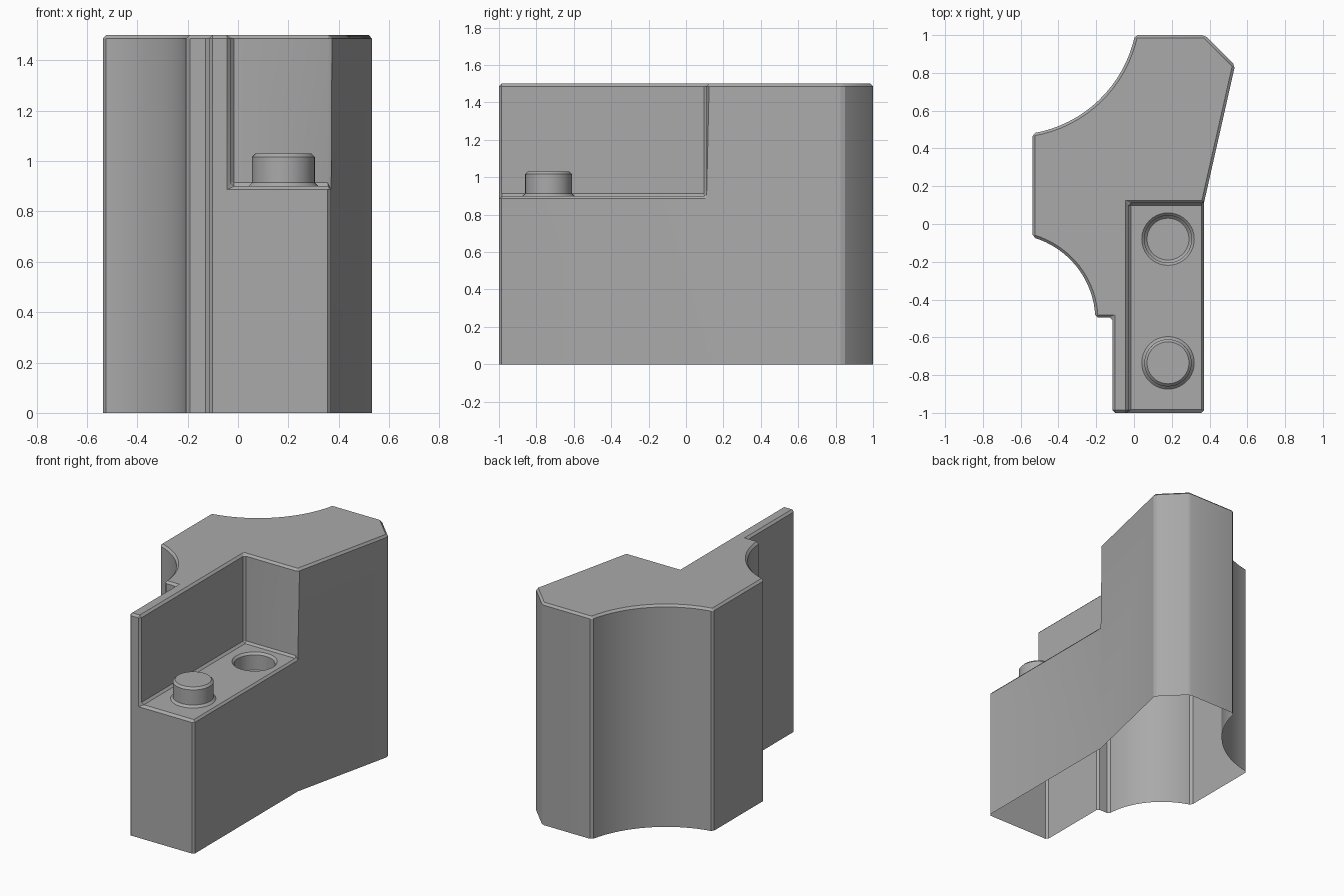
import bpy
import bmesh
from math import cos, sin, pi, atan2, hypot

cube = bpy.data.objects.get("Cube")
if cube:
    bpy.data.objects.remove(cube, do_unlink=True)

HEIGHT, LEDGE = 1.5, 0.9
PEG_X, PEG_R, PEG_LEN = 0.18, 0.125, 0.13

gray = bpy.data.materials.new("plain gray")
gray.use_nodes = True
color = (0.4, 0.4, 0.4, 1)
gray.diffuse_color = color
gray.node_tree.nodes["Principled BSDF"].inputs["Base Color"].default_value = color


def prism(name, points, z0, z1):
    """Closed upright solid over a counter-clockwise outline."""
    bm = bmesh.new()
    base = bm.faces.new([bm.verts.new((x, y, z0)) for x, y in points])
    top = bmesh.ops.extrude_face_region(bm, geom=[base], use_keep_orig=True)["geom"]
    for v in top:
        if isinstance(v, bmesh.types.BMVert):
            v.co.z = z1
    bmesh.ops.recalc_face_normals(bm, faces=bm.faces)
    mesh = bpy.data.meshes.new(name)
    bm.to_mesh(mesh)
    bm.free()
    mesh.materials.append(gray)
    obj = bpy.data.objects.new(name, mesh)
    bpy.context.collection.objects.link(obj)
    return obj


def circle(x, y, r, n=40):
    return [(x + r * cos(2 * pi * i / n), y + r * sin(2 * pi * i / n)) for i in range(n)]


def scoop(start, end, center, n=16):
    """Arc between two outline points, bulging away from the center."""
    (x0, y0), (x1, y1), (cx, cy) = start, end, center
    a0, a1 = atan2(y0 - cy, x0 - cx), atan2(y1 - cy, x1 - cx)
    r0, r1 = hypot(x0 - cx, y0 - cy), hypot(x1 - cx, y1 - cy)
    pts = []
    for i in range(n + 1):
        t = i / n
        a, r = a0 + (a1 - a0) * t, r0 + (r1 - r0) * t
        pts.append((cx + r * cos(a), cy + r * sin(a)))
    return pts


# Block outline with its two concave scoops
outline = [(0.37, -1), (0.37, 0.11), (0.535, 0.84), (0.375, 1)]
outline += scoop((0.005, 1), (-0.537, 0.48), (-0.65, 1.13))
outline += scoop((-0.537, -0.07), (-0.205, -0.495), (-0.65, -0.525))
outline += [(-0.115, -0.495), (-0.115, -1)]
# Starts below ground, so the bottom rim stays sharp once trimmed
block = prism("block", outline, -0.2, HEIGHT)

# Stepped ledge, its socket and its peg
helpers = [
    (prism("ledge_cutter", [(-0.03, -1.3), (1, -1.3), (1, 0.11), (-0.03, 0.11)],
           LEDGE, HEIGHT + 0.3), "DIFFERENCE"),
    (prism("socket_cutter", circle(PEG_X, -0.08, PEG_R),
           LEDGE - PEG_LEN, LEDGE + 0.2), "DIFFERENCE"),
    (prism("peg", circle(PEG_X, -0.735, PEG_R),
           LEDGE - 0.1, LEDGE + PEG_LEN), "UNION"),
]
for helper, operation in helpers:
    helper.hide_render = True
    mod = block.modifiers.new(helper.name, "BOOLEAN")
    mod.operation = operation
    mod.solver = "EXACT"
    mod.object = helper

# Small chamfer on every sharp edge
bevel = block.modifiers.new("chamfer", "BEVEL")
bevel.width = 0.014
bevel.segments = 1
bevel.limit_method = "ANGLE"
bevel.angle_limit = pi / 6
bevel.use_clamp_overlap = False

# Bake the modifiers, then trim to an open bottom at ground level
depsgraph = bpy.context.evaluated_depsgraph_get()
block_mesh = bpy.data.meshes.new_from_object(block.evaluated_get(depsgraph))
block.modifiers.clear()
block.data = block_mesh
for helper, _ in helpers:
    bpy.data.objects.remove(helper, do_unlink=True)
bm = bmesh.new()
bm.from_mesh(block_mesh)
bmesh.ops.bisect_plane(bm, geom=bm.verts[:] + bm.edges[:] + bm.faces[:],
                       plane_co=(0, 0, 0), plane_no=(0, 0, 1), clear_inner=True)
bm.to_mesh(block_mesh)
bm.free()

# Smooth scoops, crisp chamfers
bpy.ops.object.select_all(action="DESELECT")
block.select_set(True)
bpy.context.view_layer.objects.active = block
bpy.ops.object.shade_smooth_by_angle(angle=pi / 7)
